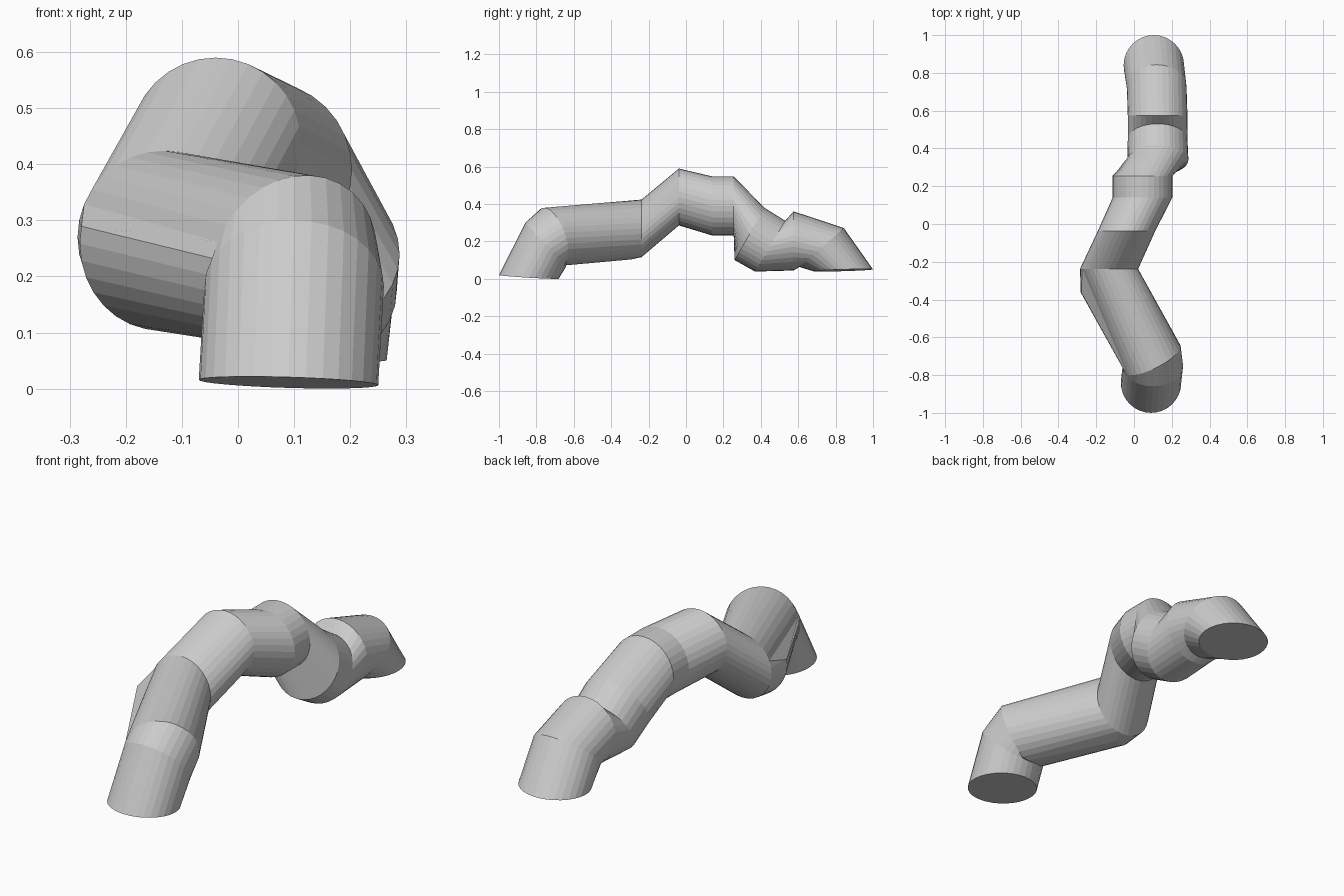
import bpy, bmesh, math
from mathutils import Vector

if "Cube" in bpy.data.objects:
    bpy.data.objects.remove(bpy.data.objects["Cube"])

SIDES = 32
R = 0.158


def ring(center, normal, radius=R):
    """Circle of points; index 0 points right, a quarter turn later points to the outer/top side."""
    n = Vector(normal).normalized()
    right = Vector((1, 0, 0))
    right = (right - n * right.dot(n)).normalized()
    up = right.cross(n)
    pts = []
    for i in range(SIDES):
        a = 2 * math.pi * i / SIDES
        pts.append(Vector(center) + radius * (math.cos(a) * right + math.sin(a) * up))
    return pts


def loft(name, rings):
    bm = bmesh.new()
    loops = [[bm.verts.new(p) for p in r] for r in rings]
    for a, b in zip(loops, loops[1:]):
        for i in range(SIDES):
            j = (i + 1) % SIDES
            bm.faces.new((a[i], a[j], b[j], b[i]))
    bm.faces.new(loops[0])
    bm.faces.new(loops[-1])
    bmesh.ops.remove_doubles(bm, verts=bm.verts, dist=0.0005)
    bmesh.ops.recalc_face_normals(bm, faces=bm.faces)
    mesh = bpy.data.meshes.new(name)
    bm.to_mesh(mesh)
    bm.free()
    obj = bpy.data.objects.new(name, mesh)
    bpy.context.collection.objects.link(obj)
    return obj


# front foot and elbow
front = [ring((0.09, -0.84, 0.011), (0.03, 0.06, 1), 0.16),
         ring((0.10, -0.75, 0.183), (0, 0.73, 0.68), 0.16),
         ring((0.10, -0.715, 0.225), (-0.43, 0.85, 0.3), 0.163)]

# long pipe ends in an upright joint, with a bulge on its lower left side
joint = ring((-0.132, -0.238, 0.27), (0, 1, 0), 0.154)
tilted = ring((-0.137, -0.30, 0.262), (-0.4, 0.92, 0.05), 0.158)
bulge = [t if j.x < -0.13 and j.z < 0.305 else j for t, j in zip(tilted, joint)]

# arch, drop and back foot
back = [ring((-0.04, -0.038, 0.438), (0, 1, 0), 0.152),
        ring((0.045, 0.14, 0.39), (0, 1, 0)),
        ring((0.045, 0.255, 0.39), (0, 1, 0)),
        ring((0.127, 0.34, 0.24), (0, 0.87, -0.5), 0.161),
        ring((0.125, 0.45, 0.175), (0, 0.86, -0.51)),
        ring((0.125, 0.575, 0.203), (0, 1, 0)),
        ring((0.120, 0.725, 0.168), (0, 0.66, -0.75)),
        ring((0.105, 0.84, 0.046), (0.03, 0.03, -1), 0.16)]

loft("bent_pipe", front + [bulge, joint] + back)
